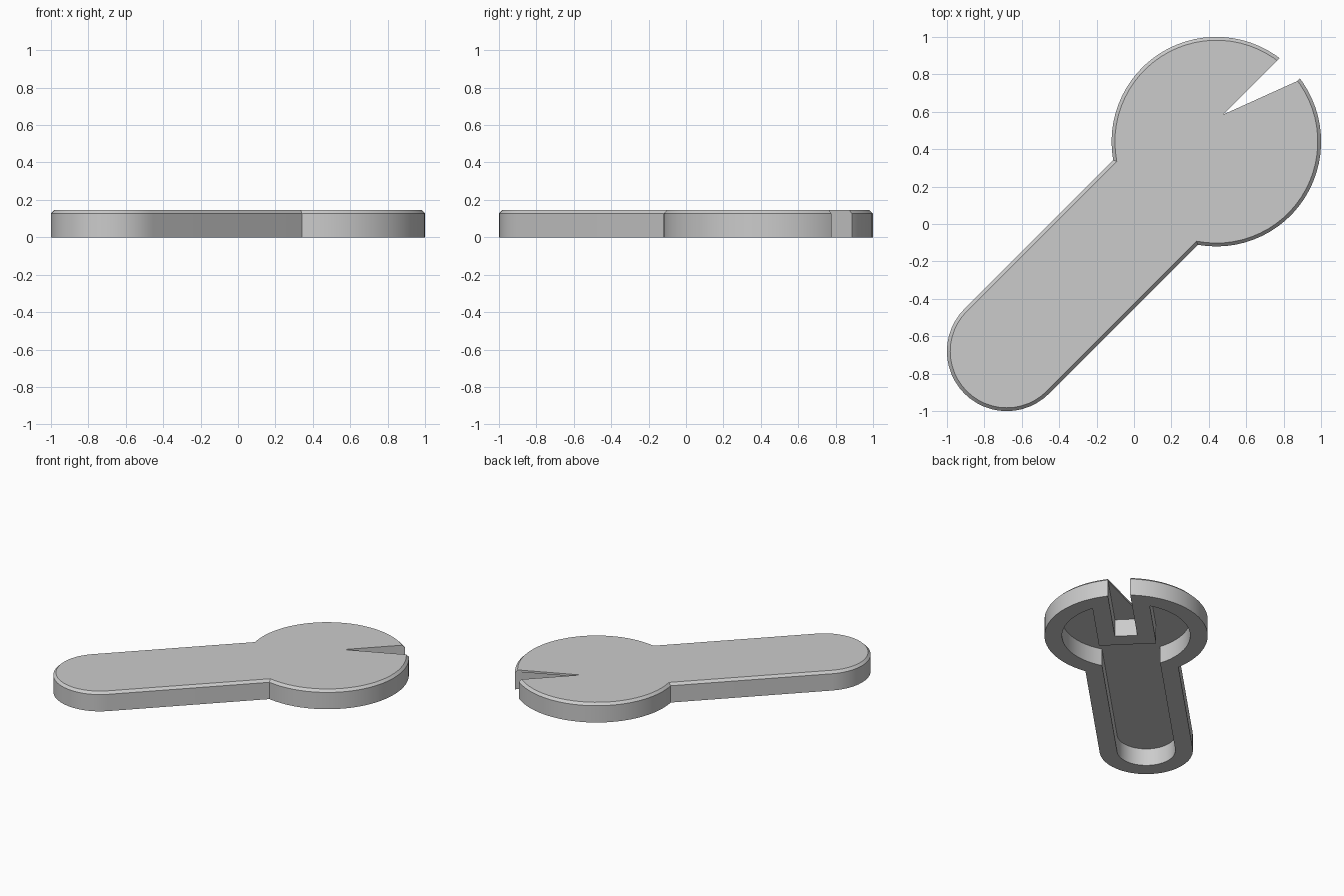
import bpy, bmesh, math

if "Cube" in bpy.data.objects:
    bpy.data.objects.remove(bpy.data.objects["Cube"])

# Local plan frame: origin at head centre, u runs along the diagonal away from the handle
C, R, HW, L = 0.44, 0.56, 0.32, 1.12 * math.sqrt(2)
H, CH, WALL, CEIL, SLOT = 0.145, 0.018, 0.12, 0.13, 0.077
K = math.sqrt(0.5)


def outline(inset):
    """Round head plus round-ended handle, moved inwards by inset."""
    r, w = R - inset, HW - inset
    a = math.pi - math.asin(w / r)
    pts = []
    for i in range(57):
        t = -a + 2 * a * i / 56
        pts.append((r * math.cos(t), r * math.sin(t)))
    for i in range(25):
        t = math.pi / 2 + math.pi * i / 24
        pts.append((-L + w * math.cos(t), w * math.sin(t)))
    return pts


def loft(name, layers):
    """Closed solid through (plan points, z) layers."""
    bm = bmesh.new()
    rings = [[bm.verts.new((C + (u - v) * K, C + (u + v) * K, z)) for u, v in pts]
             for pts, z in layers]
    n = len(rings[0])
    for lo, hi in zip(rings, rings[1:]):
        for i in range(n):
            j = (i + 1) % n
            bm.faces.new((lo[i], lo[j], hi[j], hi[i]))
    bm.faces.new(rings[0][::-1])
    bm.faces.new(rings[-1])
    bmesh.ops.recalc_face_normals(bm, faces=bm.faces)
    me = bpy.data.meshes.new(name)
    bm.to_mesh(me)
    bm.free()
    ob = bpy.data.objects.new(name, me)
    bpy.context.collection.objects.link(ob)
    return ob


def prism(name, pts, z0, z1):
    return loft(name, [(pts, z0), (pts, z1)])


def rect(u0, u1, w):
    return [(u0, -w), (u1, -w), (u1, w), (u0, w)]


def cut(ob, cutter):
    cutter.hide_render = True
    m = ob.modifiers.new("cut", 'BOOLEAN')
    m.operation, m.solver, m.object = 'DIFFERENCE', 'EXACT', cutter
    bpy.context.view_layer.objects.active = ob
    bpy.ops.object.modifier_apply(modifier=m.name)
    bpy.data.objects.remove(cutter)


# Body with a chamfered top edge
body = loft("key_body", [(outline(0), 0), (outline(0), H - CH), (outline(CH), H)])

# Hollow underside, leaving a solid block around the slot
cavity = prism("cavity_cutter", outline(WALL), -0.1, CEIL)
cut(cavity, prism("slot_block", rect(-WALL, 0.7, SLOT + WALL), -0.2, 0.3))
cut(body, cavity)

# Slot from the head centre to the rim, open at the top only as a wedge
cut(body, prism("slot_cutter", rect(0, 0.7, SLOT), -0.1, CEIL))
wedge = [(0.127, SLOT), (0.535, -SLOT), (0.7, -SLOT), (0.7, SLOT)]
cut(body, prism("wedge_cutter", wedge, -0.1, 0.3))

# Smooth rounded walls, crisp edges
bpy.ops.object.select_all(action='DESELECT')
body.select_set(True)
bpy.context.view_layer.objects.active = body
bpy.ops.object.shade_smooth_by_angle(angle=math.radians(30))
